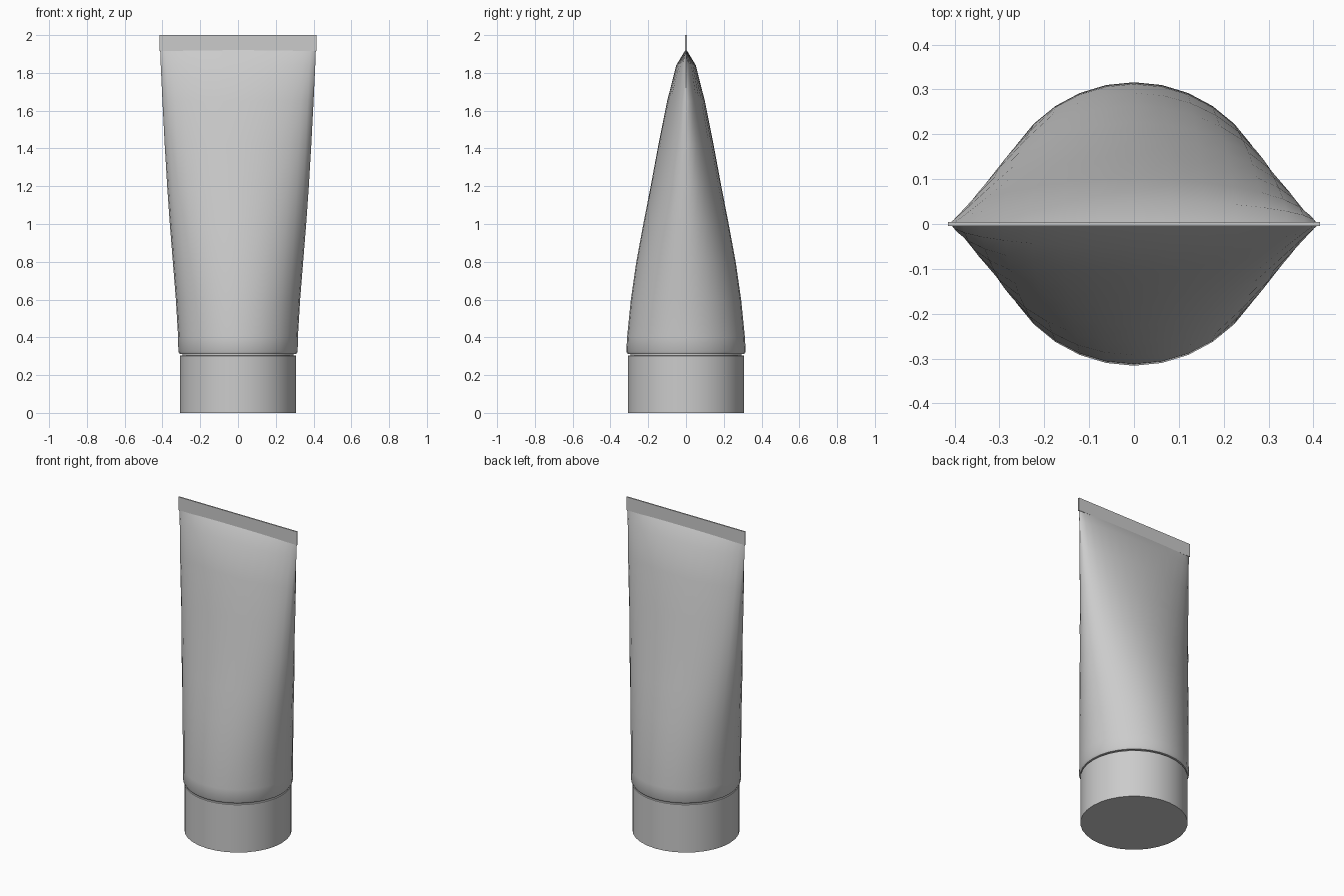
import bpy, bmesh, math

if "Cube" in bpy.data.objects:
    bpy.data.objects.remove(bpy.data.objects["Cube"])

SIDES = 32


def loft(name, rings, angle=35):
    """Skin elliptical rings (half width x, half depth y, height z), capped at both ends."""
    bm = bmesh.new()
    loops = []
    for rx, ry, z in rings:
        loops.append([bm.verts.new((rx * math.cos(2 * math.pi * i / SIDES),
                                    ry * math.sin(2 * math.pi * i / SIDES), z))
                      for i in range(SIDES)])
    for a, b in zip(loops, loops[1:]):
        for i in range(SIDES):
            j = (i + 1) % SIDES
            bm.faces.new((a[i], a[j], b[j], b[i]))
    bm.faces.new(loops[0][::-1])
    bm.faces.new(loops[-1])
    mesh = bpy.data.meshes.new(name)
    bm.to_mesh(mesh)
    bm.free()
    obj = bpy.data.objects.new(name, mesh)
    bpy.context.collection.objects.link(obj)
    bpy.ops.object.select_all(action='DESELECT')
    obj.select_set(True)
    bpy.context.view_layer.objects.active = obj
    bpy.ops.object.shade_smooth_by_angle(angle=math.radians(angle))
    return obj


# Screw cap the tube stands on
loft("cap", [(0.308, 0.308, 0.0), (0.308, 0.308, 0.302), (0.305, 0.305, 0.305)])

# Neck in the narrow groove between cap and tube
loft("neck", [(0.295, 0.295, 0.295), (0.295, 0.295, 0.32)])

# Tube body: round at the shoulder, flattening and widening towards the seal
profile = [
    (0.309, 0.309, 0.312), (0.316, 0.316, 0.325), (0.317, 0.312, 0.40),
    (0.329, 0.292, 0.60), (0.345, 0.263, 0.80), (0.361, 0.226, 1.00),
    (0.375, 0.187, 1.20), (0.388, 0.146, 1.42), (0.400, 0.100, 1.65),
    (0.409, 0.052, 1.84), (0.412, 0.004, 1.92),
]
loft("tube_body", profile)

# Flat crimped seal
bpy.ops.mesh.primitive_cube_add(size=1, location=(0, 0, 1.958))
seal = bpy.context.object
seal.name = "crimped_seal"
seal.scale = (0.83, 0.008, 0.084)
bpy.ops.object.transform_apply(location=False, rotation=False, scale=True)
